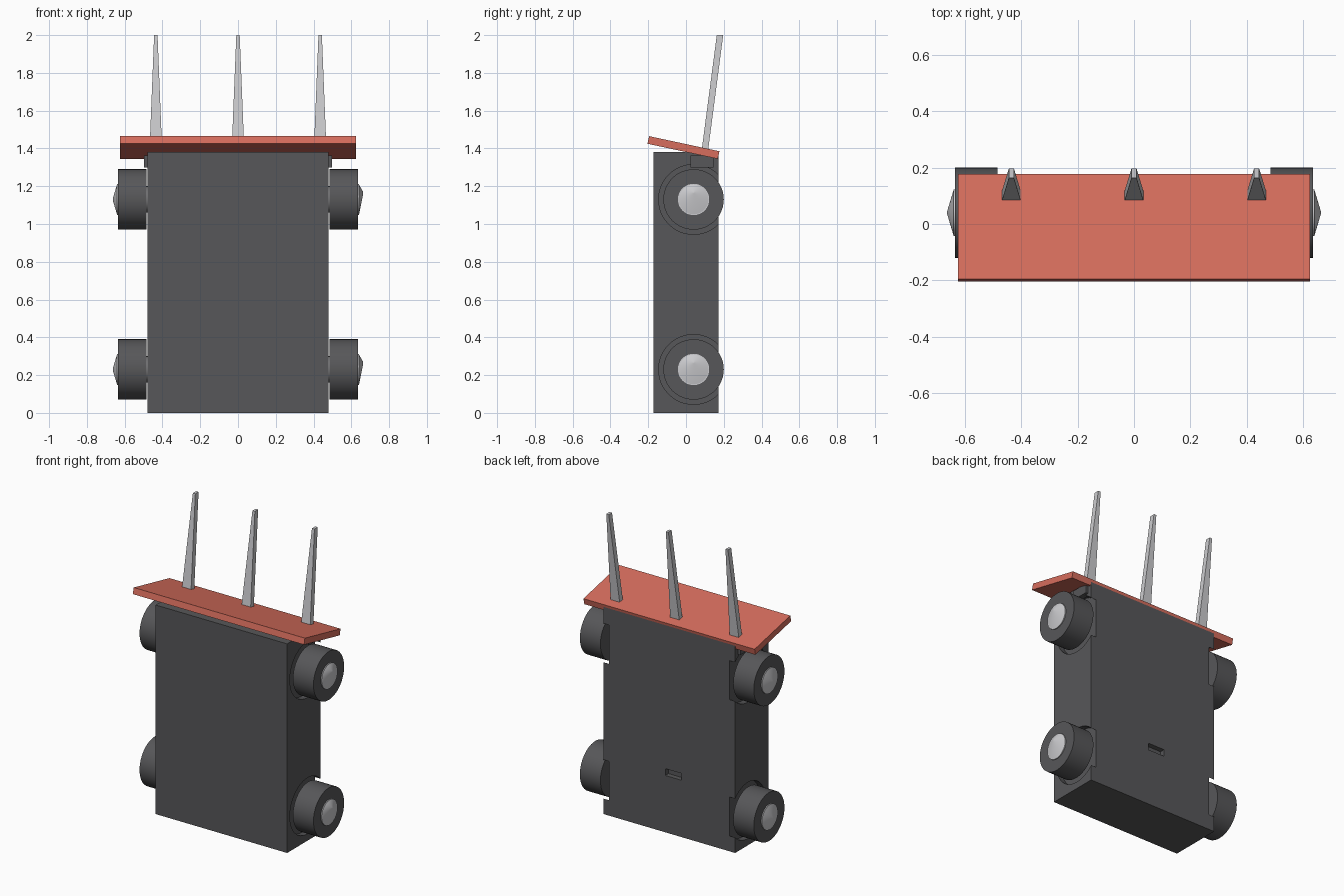
import bpy, bmesh, math
from mathutils import Matrix, Vector

cube = bpy.data.objects.get("Cube")
if cube:
    bpy.data.objects.remove(cube, do_unlink=True)


def material(name, rgb):
    mat = bpy.data.materials.new(name)
    mat.use_nodes = True
    mat.diffuse_color = (*rgb, 1)
    mat.node_tree.nodes["Principled BSDF"].inputs["Base Color"].default_value = (*rgb, 1)
    return mat


CHARCOAL = material("charcoal", (0.095, 0.095, 0.1))
CORAL = material("coral red", (0.68, 0.155, 0.11))
SILVER = material("silver", (0.6, 0.6, 0.62))


def finish(name, bm, mat, smooth=False):
    bmesh.ops.recalc_face_normals(bm, faces=bm.faces)
    mesh = bpy.data.meshes.new(name)
    bm.to_mesh(mesh)
    bm.free()
    mesh.materials.append(mat)
    obj = bpy.data.objects.new(name, mesh)
    bpy.context.collection.objects.link(obj)
    bpy.ops.object.select_all(action='DESELECT')
    obj.select_set(True)
    bpy.context.view_layer.objects.active = obj
    if smooth:
        bpy.ops.object.shade_smooth_by_angle(angle=math.radians(30))
    return obj


def box(name, lo, hi, mat):
    lo, hi = Vector(lo), Vector(hi)
    bm = bmesh.new()
    place = Matrix.Translation((lo + hi) / 2) @ Matrix.Diagonal((*(hi - lo), 1))
    bmesh.ops.create_cube(bm, size=1, matrix=place)
    return finish(name, bm, mat)


def disc(name, side, x0, x1, r0, r1, z, mat, apex_shift=0):
    """Round part along x, from x0 (inner) to x1 (outer), on one side."""
    bm = bmesh.new()
    place = (Matrix.Translation((side * (x0 + x1) / 2, WHEEL_Y, z))
             @ Matrix.Rotation(side * math.pi / 2, 4, 'Y'))
    bmesh.ops.create_cone(bm, cap_ends=True, segments=48, radius1=r0, radius2=r1,
                          depth=x1 - x0, matrix=place)
    for v in bm.verts:
        if abs(v.co.x) > (x0 + x1) / 2:
            v.co.z += apex_shift
    return finish(name, bm, mat, smooth=True)


def cut(target, cutter):
    mod = target.modifiers.new("cut", 'BOOLEAN')
    mod.operation = 'DIFFERENCE'
    mod.solver = 'EXACT'
    mod.object = cutter
    cutter.hide_render = True
    bpy.ops.object.select_all(action='DESELECT')
    target.select_set(True)
    bpy.context.view_layer.objects.active = target
    bpy.ops.object.modifier_apply(modifier=mod.name)
    bpy.data.objects.remove(cutter, do_unlink=True)


WHEEL_Y = 0.04
SIDES = (("left", 1), ("right", -1))
ROWS = (("upper", 1.13), ("lower", 0.23))

# Body with round wheel wells and a small slot in the back
body = box("body", (-0.48, -0.173, 0), (0.48, 0.173, 1.38), CHARCOAL)
for _, side in SIDES:
    for _, z in ROWS:
        cut(body, disc("well_cutter", side, 0.44, 0.6, 0.185, 0.185, z, CHARCOAL))
cut(body, box("slot_cutter", (-0.09, 0.14, 0.375), (0.03, 0.2, 0.42), CHARCOAL))

# Wheels, axles, hub caps and upper brackets
for side_name, side in SIDES:
    for row, z in ROWS:
        tag = f"{row}_{side_name}"
        disc(f"{tag}_axle", side, 0.42, 0.5, 0.07, 0.07, z, SILVER)
        disc(f"{tag}_wheel", side, 0.485, 0.635, 0.16, 0.16, z, CHARCOAL)
        disc(f"{tag}_hub", side, 0.63, 0.641, 0.083, 0.083, z, SILVER)
        disc(f"{tag}_hub_point", side, 0.641, 0.663, 0.078, 0.004, z, SILVER,
             apex_shift=0.035 if side > 0 else 0)
    xs = sorted((side * 0.46, side * 0.498))
    box(f"{side_name}_bracket", (xs[0], 0.025, 1.3), (xs[1], 0.145, 1.362), CHARCOAL)

# Slanted top plate
bm = bmesh.new()
profile = [(-0.195, 1.465), (-0.204, 1.425), (0.168, 1.345), (0.177, 1.385)]
face = bm.faces.new([bm.verts.new((-0.625, y, z)) for y, z in profile])
ext = bmesh.ops.extrude_face_region(bm, geom=[face])
bmesh.ops.translate(bm, vec=(1.25, 0, 0),
                    verts=[g for g in ext["geom"] if isinstance(g, bmesh.types.BMVert)])
finish("top_plate", bm, CORAL)

# Three tapered spikes leaning backwards
for label, x in (("left", 0.435), ("middle", 0), ("right", -0.435)):
    bm = bmesh.new()
    bmesh.ops.create_cube(bm, size=1)
    for v in bm.verts:
        top = v.co.z > 0
        half = 0.009 if top else 0.034
        v.co = (x + math.copysign(half, v.co.x),
                (0.18 if top else 0.098) + math.copysign(0.017, v.co.y),
                2.0 if top else 1.375)
    finish(f"{label}_spike", bm, SILVER)
